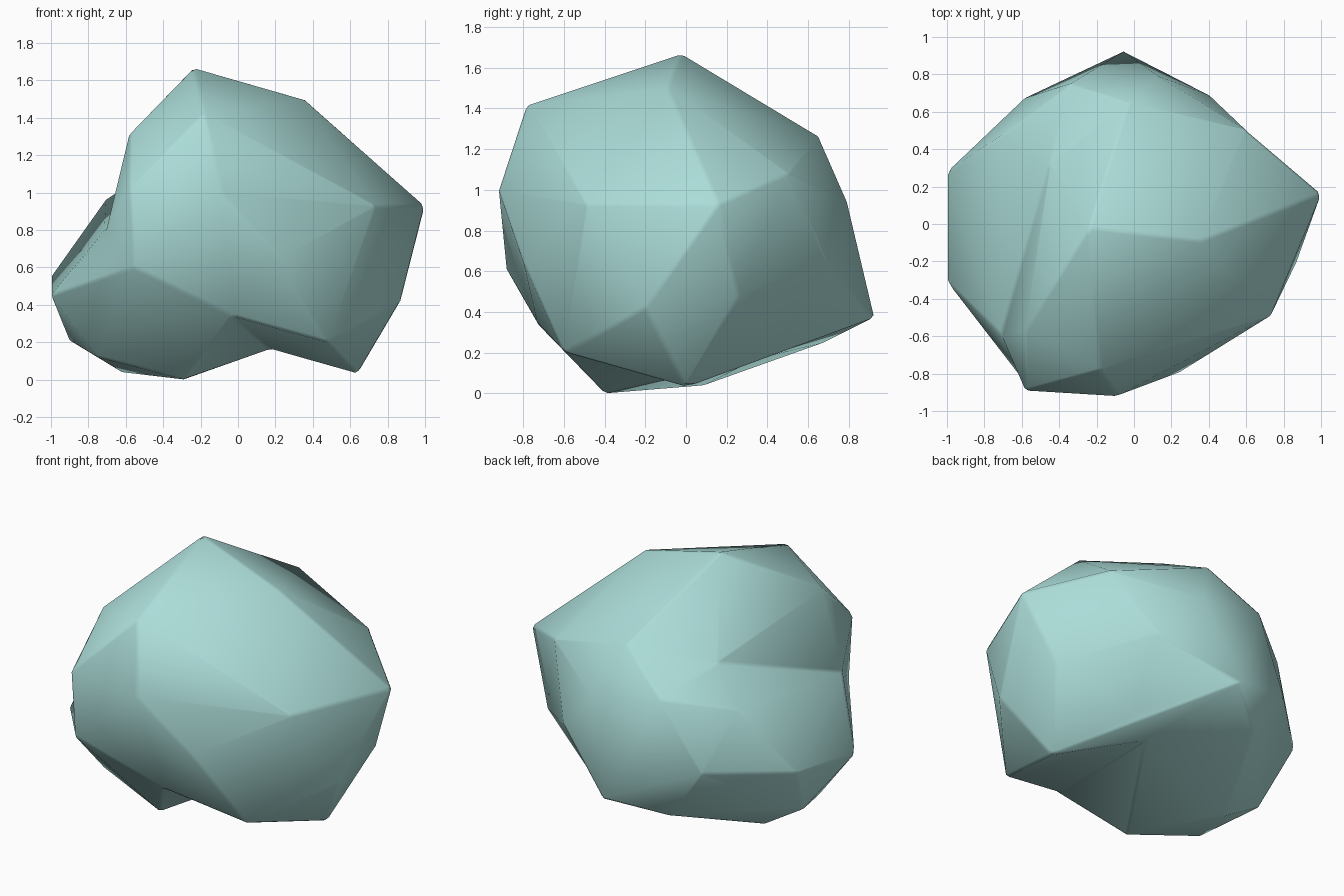
import bpy
import bmesh
from mathutils import Vector

default_cube = bpy.data.objects.get("Cube")
if default_cube:
    bpy.data.objects.remove(default_cube, do_unlink=True)


def make_material(name, colour):
    material = bpy.data.materials.new(name)
    material.use_nodes = True
    material.diffuse_color = colour
    shader = next(n for n in material.node_tree.nodes if n.type == "BSDF_PRINCIPLED")
    shader.inputs["Base Color"].default_value = colour
    shader.inputs["Roughness"].default_value = 0.8
    return material


# Corners that end the two hollows, then the rest grouped by side
side_dent = (-.45, .31, 1.13)
side_spur = (-1, -.31, .45)
hollow_lip = (-.03, -.73, .34)
hollow_roof = (.18, .32, .16)

crown = [(-.24, -.02, 1.67), (.36, -.09, 1.5), (-.18, -.78, 1.42),
         (-.03, .65, 1.27), (-.58, -.57, 1.32), (.6, .5, 1.08)]
front_corners = [(-.09, -.92, 1), (-.58, -.89, 1.02), (-.56, -.88, .6),
                 (.23, -.8, .65), (.73, -.49, .93), hollow_lip,
                 (.48, -.6, .2)]
left_corners = [(1, .16, .93), (.87, -.2, .42), (.82, .26, .48)]
back_corners = [(-.34, .75, 1.03), (.13, .79, .94), (.4, .69, .65),
                (-.05, .92, .37), (-.59, .67, .58), (-.36, .68, .25)]
right_corners = [side_spur, (-1, .28, .55), (-.71, .47, .96), side_dent,
                 (-.9, .08, .21), (-.75, -.3, .12), (-.71, -.59, .8)]
underside = [(-.28, -.4, 0), (.64, 0, .03), (-.62, .09, .04),
             hollow_roof, (.36, .44, .22)]
corners = (crown + front_corners + left_corners + back_corners
           + right_corners + underside)
creases = [(hollow_lip, hollow_roof), (side_dent, side_spur)]


def arcs_cross(a, b, u, v):
    """Tell whether two arcs on the sphere cross between their ends."""
    across, along = a.cross(b), u.cross(v)
    return (across.dot(u) * across.dot(v) < 0
            and along.dot(a) * along.dot(b) < 0
            and (a + b).dot(u + v) > 0)


def force_crease(bm, start, end):
    """Turn the edges lying across a crease until it is an edge itself."""
    for step in range(30):
        if bm.edges.get((start, end)):
            return
        for edge in list(bm.edges):
            u, v = edge.verts
            if not arcs_cross(start.co, end.co, u.co, v.co):
                continue
            p, q = [w for f in edge.link_faces for w in f.verts if w not in (u, v)]
            if arcs_cross(p.co, q.co, u.co, v.co):
                bmesh.ops.rotate_edges(bm, edges=[edge], use_ccw=step % 2 == 0)
                break


def build_boulder(name, points, core, material):
    """Join corners around the core on a sphere, then move them into place."""
    bm = bmesh.new()
    place = {p: bm.verts.new((Vector(p) - core).normalized()) for p in points}
    bmesh.ops.convex_hull(bm, input=list(bm.verts))
    for start, end in creases:
        force_crease(bm, place[start], place[end])
    for point, vert in place.items():
        vert.co = point
    bmesh.ops.recalc_face_normals(bm, faces=list(bm.faces))
    mesh = bpy.data.meshes.new(name)
    bm.to_mesh(mesh)
    bm.free()
    mesh.materials.append(material)
    boulder = bpy.data.objects.new(name, mesh)
    bpy.context.collection.objects.link(boulder)
    return boulder


stone = make_material("pale teal stone", (.41, .72, .69, 1))
boulder = build_boulder("boulder", corners, Vector((-.05, 0, .75)), stone)

# Worn edges: a narrow bevel on the strong creases, shaded smooth
bevel = boulder.modifiers.new("worn_edges", "BEVEL")
bevel.width = 0.015
bevel.segments = 1
bevel.limit_method = "ANGLE"
bevel.angle_limit = 0.5
for polygon in boulder.data.polygons:
    polygon.use_smooth = True
